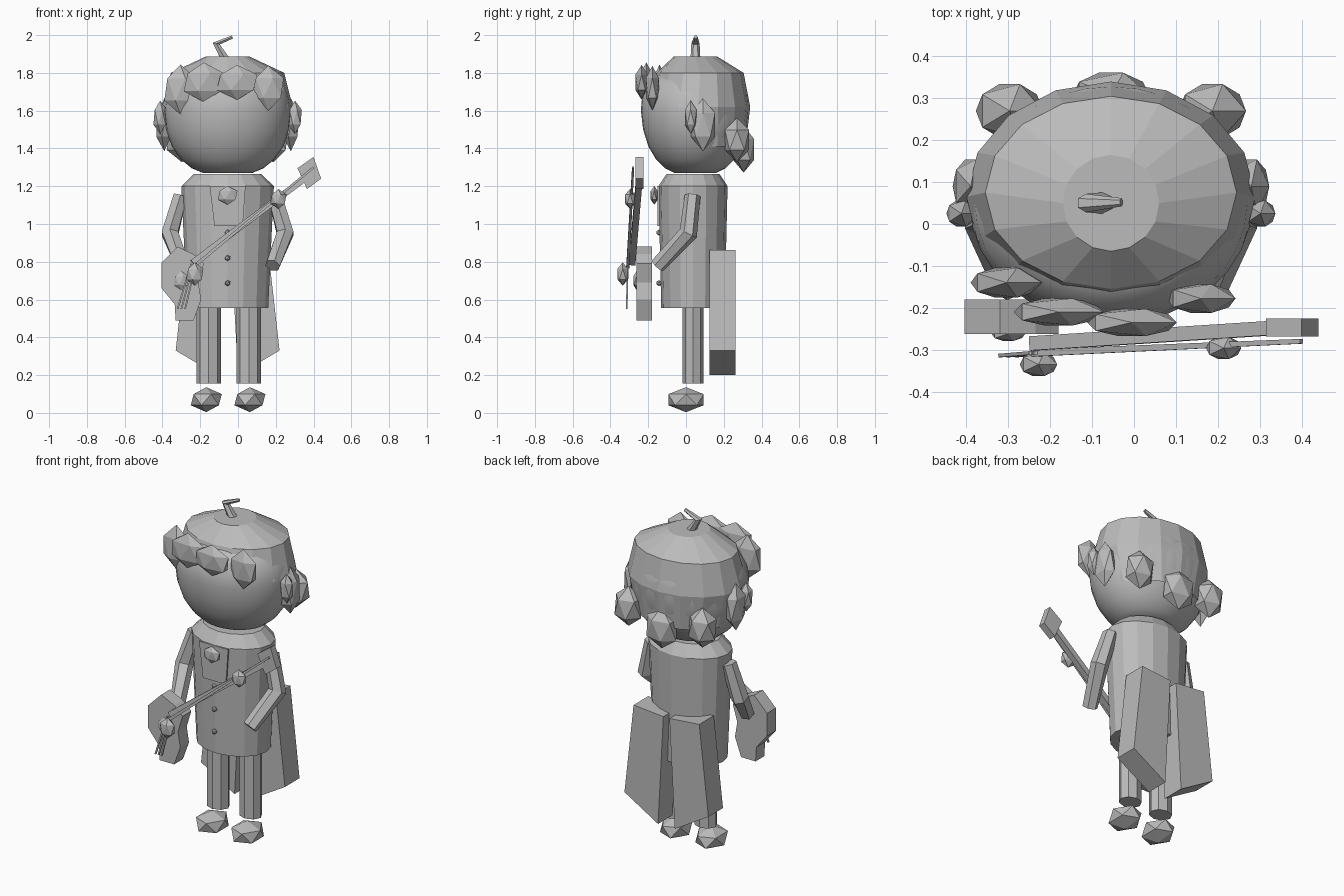
import bpy, bmesh, math
from mathutils import Vector

if "Cube" in bpy.data.objects:
    bpy.data.objects.remove(bpy.data.objects["Cube"])

grey = bpy.data.materials.new("plain_grey")
grey.diffuse_color = (0.5, 0.5, 0.5, 1)
grey.use_nodes = True
grey.node_tree.nodes["Principled BSDF"].inputs["Base Color"].default_value = grey.diffuse_color
CX = -0.055  # symmetry plane of the figure


def finish(name, bm, smooth=False):
    bmesh.ops.recalc_face_normals(bm, faces=bm.faces)
    me = bpy.data.meshes.new(name)
    bm.to_mesh(me)
    bm.free()
    me.materials.append(grey)
    for p in me.polygons:
        p.use_smooth = smooth
    ob = bpy.data.objects.new(name, me)
    bpy.context.collection.objects.link(ob)
    return ob


def lathe(name, profile, n, smooth=False, drop=None):
    """Stacked elliptical rings: (z, rx, ry, centre y)."""
    bm = bmesh.new()
    rings = []
    for z, rx, ry, cy in profile:
        rings.append([bm.verts.new((CX + rx * math.cos(2 * math.pi * i / n),
                                    cy + ry * math.sin(2 * math.pi * i / n), z)) for i in range(n)])
    for a, b in zip(rings, rings[1:]):
        for i in range(n):
            j = (i + 1) % n
            bm.faces.new((a[i], a[j], b[j], b[i]))
    if not drop:
        bm.faces.new(rings[0])
    bm.faces.new(rings[-1])
    if drop:
        bmesh.ops.delete(bm, geom=[f for f in bm.faces if drop(f.calc_center_median())], context='FACES')
    return finish(name, bm, smooth)


def tube(name, pts, radii, n=6, ry=1.0):
    """Faceted tube along a path, with mitred joints."""
    pts = [Vector(p) for p in pts]
    bm = bmesh.new()
    rings = []
    for k, p in enumerate(pts):
        d = (pts[min(k + 1, len(pts) - 1)] - pts[max(k - 1, 0)]).normalized()
        up = Vector((0, 1, 0))
        u = up.cross(d).normalized()
        v = d.cross(u)
        rings.append([bm.verts.new(p + radii[k] * (u * math.cos(2 * math.pi * (i + .5) / n)
                                                   + ry * v * math.sin(2 * math.pi * (i + .5) / n))) for i in range(n)])
    for a, b in zip(rings, rings[1:]):
        for i in range(n):
            j = (i + 1) % n
            bm.faces.new((a[i], a[j], b[j], b[i]))
    bm.faces.new(rings[0])
    bm.faces.new(rings[-1])
    return finish(name, bm)


def gem(name, loc, size):
    """Twenty-sided lump, stretched to size."""
    bm = bmesh.new()
    bmesh.ops.create_icosphere(bm, subdivisions=1, radius=1)
    for v in bm.verts:
        v.co = Vector([l + c * s for l, c, s in zip(loc, v.co, size)])
    return finish(name, bm)


def slab(name, outline, y0, y1):
    """Outline in x,z given depth along y."""
    bm = bmesh.new()
    f = bm.faces.new([bm.verts.new((x, y0, z)) for x, z in outline])
    r = bmesh.ops.extrude_face_region(bm, geom=[f])
    for v in r["geom"]:
        if isinstance(v, bmesh.types.BMVert):
            v.co.y = y1
    return finish(name, bm)


# Head, hair cap and stem
head = [(1.27, .13, .11), (1.295, .19, .16), (1.34, .245, .205), (1.41, .295, .247), (1.50, .326, .275),
        (1.60, .337, .287), (1.68, .325, .28), (1.76, .28, .235), (1.80, .22, .18)]
lathe("head", [(z, rx, ry, .048) for z, rx, ry in head], 32, True)
lathe("hair_cap", [(1.41, .29, .24, .075), (1.62, .345, .275, .065), (1.80, .30, .23, .075), (1.887, .115, .115, .05)],
      16, drop=lambda c: c.z < 1.62 and c.y < .04)
tube("stem", [(-.06, .05, 1.86), (-.115, .05, 1.955), (-.03, .052, 1.99)], [.027, .022, .01], 6)

# Curls across the forehead
for loc, size in [((-.305, -.14, 1.712), (.095, .042, .132)), ((-.18, -.21, 1.75), (.12, .038, .105)),
                  ((-.005, -.235, 1.75), (.12, .038, .092)), ((.16, -.178, 1.72), (.092, .04, .118))]:
    gem("front_curl", loc, size)
# Curls at the sides and back
for s in (-1, 1):
    gem("side_curl", (CX + s * .335, .09, 1.525), (.048, .075, .14))
    gem("ear_curl", (CX + s * .357, .025, 1.565), (.04, .037, .088))
    gem("back_curl", (CX + s * .242, .27, 1.445), (.09, .075, .118))
gem("nape_curl", (CX, .305, 1.395), (.105, .066, .123))

# Coat with sloped shoulders
lathe("coat", [(.555, .215, .168, .037), (1.20, .245, .183, .037), (1.265, .178, .14, .037)], 16)
slab("shirt_panel", [(-.15, 1.20), (.04, 1.20), (.025, .99), (-.125, .99)], -.15, -.141)
gem("brooch", (CX, -.168, 1.152), (.058, .022, .05))
for z in (.955, .82, .687):
    gem("button", (CX, -.143, z), (.016, .016, .016))

# Arms, legs, feet and coat tails, mirrored
for s in (-1, 1):
    tube("arm", [(CX + s * .25, .035, 1.15), (CX + s * .305, .012, .95), (CX + s * .238, -.15, .78)],
         [.042, .05, .042], 6)
    lx = -.155 if s < 0 else .057
    leg = lathe("leg", [(.155, .066, .056, .037), (.60, .066, .056, .037)], 8)
    leg.location.x = lx - CX
    gem("foot", (lx + (-.013 if s < 0 else .006), 0, .07), (.092, .11, .066))
    slab("coat_tail", [(CX + s * .02, .845), (CX + s * .215, .862), (CX + s * .275, .33), (CX + s * .055, .20)],
         .125, .262)

# Stringed instrument: waisted body, neck, head block
slab("instrument_body", [(-.32, .88), (-.405, .795), (-.405, .66), (-.335, .575), (-.33, .49), (-.235, .49),
                         (-.195, .60), (-.21, .69), (-.18, .79), (-.235, .84)], -.262, -.18)
tube("instrument_neck", [(-.24, -.285, .795), (.385, -.245, 1.265)], [.024, .024], 4)
slab("instrument_head", [(.315, 1.295), (.40, 1.355), (.44, 1.24), (.365, 1.185)], -.268, -.225)
gem("instrument_bridge", (-.30, -.262, .70), (.045, .02, .05))

# Bow and hanging strands
tube("bow", [(.40, -.28, 1.30), (-.24, -.308, .77)], [.008, .012], 4)
for dx in (-.02, 0, .02):
    tube("strand", [(-.235 + dx * .6, -.308, .79), (-.30 + dx, -.314, .55)], [.006, .006], 4)
gem("hand_low", (-.228, -.335, .735), (.05, .033, .062))
gem("hand_high", (.214, -.296, 1.132), (.047, .031, .053))
